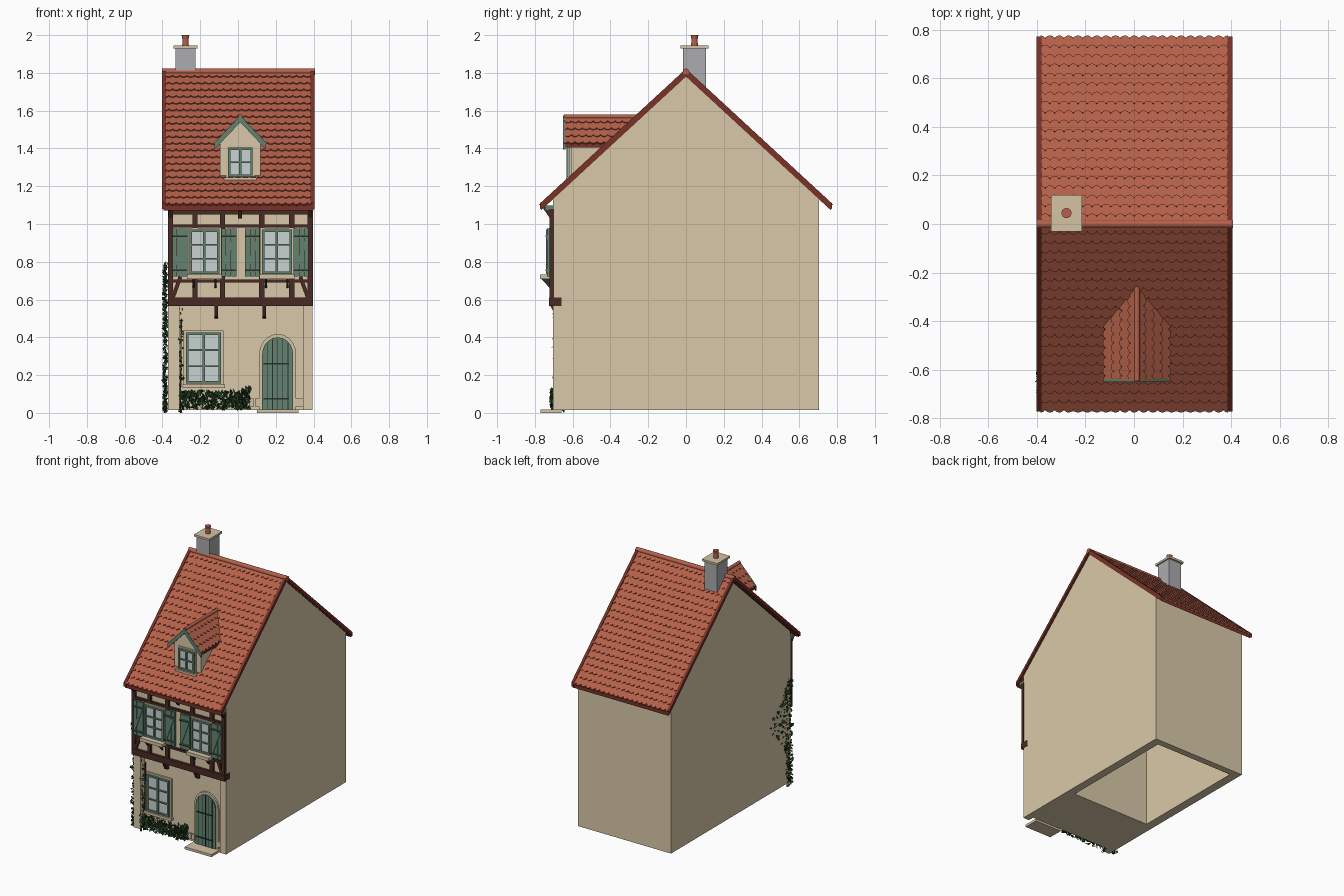
import bpy, bmesh, math, random
from mathutils import Vector, Matrix, Euler

random.seed(4)
cube = bpy.data.objects.get("Cube")
if cube:
    bpy.data.objects.remove(cube)


def material(name, *rgb):
    m = bpy.data.materials.new(name)
    col = [(c / 255 / 12.92 if c < 11 else ((c / 255 + 0.055) / 1.055) ** 2.4) for c in rgb] + [1]
    m.use_nodes = True
    m.diffuse_color = col
    m.node_tree.nodes["Principled BSDF"].inputs["Base Color"].default_value = col
    return m


CREAM = material("cream plaster", 218, 201, 168)
STONE = material("pale stone", 212, 196, 165)
TILE = material("clay tile", 180, 96, 73)
VERGE = material("dark red edge", 120, 50, 39)
TIMBER = material("dark timber", 72, 42, 36)
GREEN = material("green paint", 98, 132, 112)
GLASS = material("pale glass", 202, 212, 210)
GREY = material("grey render", 172, 172, 175)
LEAF = material("ivy green", 38, 72, 36)
IRON = material("dark iron", 40, 46, 44)


def finish(name, bm, mat, smooth=False):
    bmesh.ops.recalc_face_normals(bm, faces=bm.faces)
    me = bpy.data.meshes.new(name)
    bm.to_mesh(me)
    bm.free()
    me.materials.append(mat)
    for p in me.polygons:
        p.use_smooth = smooth and len(p.vertices) == 4
    ob = bpy.data.objects.new(name, me)
    bpy.context.scene.collection.objects.link(ob)
    return ob


def prism_mesh(pts, axis, a, b):
    """Extrude a profile along x (points are y, z) or along y (points are x, z)."""
    bm = bmesh.new()
    place = (lambda p, t: (t, p[0], p[1])) if axis == "x" else (lambda p, t: (p[0], t, p[1]))
    f = bm.faces.new([bm.verts.new(place(p, a)) for p in pts])
    out = bmesh.ops.extrude_face_region(bm, geom=[f])["geom"]
    step = Vector(place((0, 0), b - a))
    bmesh.ops.translate(bm, vec=step, verts=[v for v in out if isinstance(v, bmesh.types.BMVert)])
    return bm


def prism(name, pts, axis, a, b, mat):
    return finish(name, prism_mesh(pts, axis, a, b), mat)


def box(name, x0, x1, y0, y1, z0, z1, mat):
    return prism(name, [(x0, z0), (x1, z0), (x1, z1), (x0, z1)], "y", y0, y1, mat)


def beam(name, p, q, w, y0, y1, mat):
    p, q = Vector(p), Vector(q)
    d = (q - p).normalized() * w / 2
    n = Vector((-d.y, d.x))
    return prism(name, [p + n, q + n, q - n, p - n], "y", y0, y1, mat)


def chevron(name, centre, half, top, eave, thick, axis, a, b, mat):
    pts = [(-half, eave), (0, top), (half, eave), (half, eave - thick), (0, top - thick), (-half, eave - thick)]
    return prism(name, [(centre + p, z) for p, z in pts], axis, a, b, mat)


def tube(name, centre, r1, r2, length, mat, rot=None):
    bm = bmesh.new()
    m = Matrix.Translation(centre) @ (rot or Matrix())
    bmesh.ops.create_cone(bm, cap_ends=True, segments=14, radius1=r1, radius2=r2, depth=length, matrix=m)
    return finish(name, bm, mat, True)


def tiles(name, origin, across, down, width, rows, cols, lift):
    """Lapped courses of round-ended tiles, staggered by half a tile."""
    bm = bmesh.new()
    O, A, D = Vector(origin), Vector(across), Vector(down)
    h, w, D = D.length / rows, width / cols, D.normalized()
    N = A.cross(D)
    N = N if N.z > 0 else -N
    ends = [(1, 0.72), (0.8, 0.92), (0.5, 1), (0.2, 0.92), (0, 0.72)]
    for r in range(rows):
        odd = r % 2
        for c in range(cols + odd):
            rings = []
            for under in (0, 1):
                ring = []
                for fu, fv in [(0, 0), (1, 0)] + ends:
                    u = min(max((c + fu - odd / 2) * w, 0), width)
                    n = -0.004 if under else 0.001 + lift * fv
                    ring.append(bm.verts.new(O + A * u + D * (r + fv * 1.12 - 0.12) * h + N * n))
                rings.append(ring)
            top, bot = rings
            bm.faces.new(top)
            bm.faces.new(bot[::-1])
            for i in range(len(top)):
                j = (i + 1) % len(top)
                bm.faces.new([top[j], top[i], bot[i], bot[j]])
    return finish(name, bm, TILE)


def window(name, x0, x1, z0, z1, y, rows):
    box(name + "_glass", x0, x1, y - 0.006, y + 0.01, z0, z1, GLASS)
    t = 0.013
    for x in (x0, (x0 + x1 - t) / 2, x1 - t):
        box(name + "_upright", x, x + t, y - 0.016, y, z0, z1, GREEN)
    for i in range(rows + 1):
        z = z0 + (z1 - z0 - t) * i / rows
        thin = 0 if i in (0, rows) else 0.004
        box(name + "_crossbar", x0, x1, y - 0.015, y, z + thin / 2, z + t - thin / 2, GREEN)


def leaves(name, count, place, size):
    bm = bmesh.new()
    for _ in range(count):
        p = Vector(place())
        rot = Euler([random.uniform(-math.pi, math.pi) for _ in range(3)]).to_matrix()
        s = size * random.uniform(0.7, 1.3)
        pts = [p + rot @ Vector(q) * s for q in ((-1, 0, 0), (0, -0.7, 0.2), (1, 0, 0), (0, 0.7, 0.2))]
        for q in pts:
            q.z = max(q.z, 0)
        bm.faces.new([bm.verts.new(q) for q in pts])
    return finish(name, bm, LEAF)


L, R = -0.37, 0.395          # side walls
WALL, FRONT = -0.66, -0.705  # recessed ground floor and upper floor

# House body with an open hollow underneath
bm = prism_mesh([(WALL, 0.015), (0.705, 0.015), (0.705, 1.13), (0, 1.785), (WALL, 1.172)], "x", L, R)
bm.normal_update()
base = min(bm.faces, key=lambda f: f.calc_center_median().z)
bmesh.ops.inset_region(bm, faces=[base], thickness=0.05)
for v in base.verts:
    v.co.x = 0.335 if v.co.x > 0 else -0.305
    v.co.y = 0.655 if v.co.y > 0 else -0.23
out = bmesh.ops.extrude_face_region(bm, geom=[base])["geom"]
bmesh.ops.translate(bm, vec=(0, 0, 1), verts=[v for v in out if isinstance(v, bmesh.types.BMVert)])
if base.is_valid:
    bmesh.ops.delete(bm, geom=[base], context="FACES_ONLY")
finish("house_body", bm, CREAM)
prism("upper_floor_wall", [(FRONT, 0.57), (WALL, 0.57), (WALL, 1.172), (FRONT, 1.13)], "x", L, R, CREAM)
box("left_wall_end", 0.345, R, FRONT, WALL, 0.015, 0.57, CREAM)
box("right_wall_end", L, -0.31, FRONT, WALL, 0.015, 0.57, CREAM)

# Main roof
chevron("roof_slab", 0, 0.768, 1.808, 1.1, 0.028, "x", -0.395, 0.4, VERGE)
for x in (-0.402, 0.385):
    chevron("roof_verge", 0, 0.772, 1.822, 1.11, 0.03, "x", x, x + 0.02, VERGE)
for side, s in (("front", -1), ("back", 1)):
    tiles(side + "_roof_tiles", (-0.385, 0, 1.809), (1, 0, 0), (0, s * 0.772, -0.71), 0.772, 20, 20, 0.007)
tube("ridge_tiles", (0.003, 0, 1.806), 0.017, 0.017, 0.81, TILE, Matrix.Rotation(math.pi / 2, 4, "Y"))

# Chimney
box("chimney_stack", -0.33, -0.225, -0.015, 0.105, 1.66, 1.93, GREY)
box("chimney_cap", -0.342, -0.215, -0.03, 0.12, 1.93, 1.945, STONE)
tube("chimney_pot", (-0.278, 0.045, 1.962), 0.018, 0.016, 0.04, TILE)
tube("chimney_pot_rim", (-0.278, 0.045, 1.99), 0.017, 0.021, 0.02, TILE)

# Dormer
DX = 0.012
prism("dormer_wall", [(DX - 0.108, 1.235), (DX + 0.108, 1.235), (DX + 0.108, 1.43), (DX, 1.555),
                      (DX - 0.108, 1.43)], "y", -0.61, -0.3, CREAM)
chevron("dormer_roof_slab", DX, 0.133, 1.568, 1.425, 0.02, "y", -0.64, -0.26, VERGE)
chevron("dormer_barge_boards", DX, 0.137, 1.574, 1.43, 0.036, "y", -0.65, -0.638, GREEN)
for s in (-1, 1):
    tiles("dormer_roof_tiles", (DX, -0.645, 1.569), (0, 1, 0), (s * 0.136, 0, -0.146), 0.385, 4, 10, 0.006)
tube("dormer_ridge", (DX, -0.452, 1.568), 0.012, 0.012, 0.39, TILE, Matrix.Rotation(math.pi / 2, 4, "X"))
box("dormer_window_surround", DX - 0.075, DX + 0.075, -0.616, -0.6, 1.235, 1.415, STONE)
window("dormer_window", DX - 0.066, DX + 0.066, 1.25, 1.405, -0.616, 2)
box("dormer_sill", DX - 0.085, DX + 0.085, -0.635, -0.6, 1.232, 1.246, STONE)

# Timber frame of the upper floor
T0, T1 = -0.722, -0.70
box("floor_beam", L, 0.397, -0.725, WALL, 0.565, 0.61, TIMBER)
box("head_rail", L, R, T0, T1, 0.982, 0.998, TIMBER)
box("sill_rail", L, R, T0, T1, 0.69, 0.705, TIMBER)
box("eaves_beam", L, R, -0.726, T1, 1.05, 1.075, TIMBER)
box("eaves_board", L, R, -0.745, T1, 1.075, 1.098, GREEN)
for x in (-0.357, 0.382):
    box("corner_post", x - 0.014, x + 0.014, T0, T1, 0.6, 1.08, TIMBER)
for x in (-0.228, -0.082, 0.125, 0.285):
    box("post", x - 0.014, x + 0.014, T0, T1, 0.6, 1.08, TIMBER)
for s, x in ((1, -0.345), (-1, 0.37)):
    beam("corner_brace", (x, 0.61), (x + s * 0.04, 0.72), 0.02, T0, T1, TIMBER)
for x in (-0.115, 0.14):
    prism("beam_bracket", [(-0.72, 0.57), (WALL, 0.57), (WALL, 0.5), (-0.69, 0.51)], "x", x - 0.009, x + 0.009, TIMBER)
for x in (-0.357, 0.01, 0.382):
    prism("eaves_bracket", [(-0.765, 1.095), (-0.72, 1.095), (-0.72, 1.03)], "x", x - 0.01, x + 0.01, TIMBER)

# Upper windows, shutters and flower shelves
for x0, x1 in ((-0.265, -0.09), (0.118, 0.293)):
    box("upper_window_surround", x0, x1, -0.724, FRONT, 0.72, 0.98, STONE)
    window("upper_window", x0 + 0.008, x1 - 0.008, 0.735, 0.97, -0.724, 3)
    box("window_shelf", x0 - 0.005, x1 + 0.005, -0.772, -0.715, 0.708, 0.732, STONE)
    for x in (x0 + 0.03, x1 - 0.03):
        prism("shelf_bracket", [(-0.765, 0.708), (-0.72, 0.708), (-0.72, 0.66)], "x", x - 0.005, x + 0.005, IRON)
    for a in (x0 - 0.082, x1 + 0.002):
        for i in range(3):
            box("shutter_plank", a + i * 0.027, a + i * 0.027 + 0.025, -0.735, -0.72, 0.722, 0.977, GREEN)
        b = a + 0.079
        beam("shutter_brace", (a + 0.01, 0.765), (b - 0.01, 0.93), 0.016, -0.741, -0.734, GREEN)
        for z in (0.755, 0.935):
            box("shutter_batten", a, b, -0.742, -0.734, z - 0.008, z + 0.008, GREEN)
            box("shutter_hinge", a, b, -0.744, -0.741, z - 0.003, z + 0.003, IRON)

# Ground floor window
box("lower_window_surround", -0.288, -0.077, -0.672, WALL, 0.14, 0.437, STONE)
window("lower_window", -0.275, -0.09, 0.155, 0.425, -0.672, 3)
box("lower_window_sill", -0.295, -0.07, -0.69, WALL, 0.132, 0.15, STONE)


# Arched door
def arch(cx, half, z0, spring, rise):
    turn = [math.pi * i / 10 for i in range(11)]
    return [(cx - half, z0), (cx + half, z0)] + [(cx + half * math.cos(t), spring + rise * math.sin(t)) for t in turn]


prism("door_surround", arch(0.21, 0.098, 0.015, 0.31, 0.108), "y", -0.674, WALL, STONE)
prism("door_panel", arch(0.21, 0.082, 0.015, 0.31, 0.09), "y", -0.682, WALL, GREEN)
for i in range(1, 6):
    x = 0.128 + i * 0.0273
    top = 0.305 + 0.09 * math.sqrt(1 - ((x - 0.21) / 0.082) ** 2)
    box("door_plank_gap", x - 0.002, x + 0.002, -0.684, -0.68, 0.018, top, IRON)
for z in (0.07, 0.255):
    box("door_strap", 0.135, 0.27, -0.687, -0.68, z, z + 0.008, IRON)
box("door_step", 0.1, 0.32, -0.77, WALL, 0, 0.018, STONE)
for x in (0.06, 0.09, 0.302, 0.325):
    box("base_stone", x, x + 0.026, -0.675, WALL, 0.035, 0.075, STONE)

# Climbing ivy and front planting


def side_ivy():
    z = random.uniform(0, 0.8)
    spread = 0.05 + 0.2 * math.exp(-((z - 0.5) / 0.16) ** 2)
    return L - random.uniform(0.005, 0.025), -0.695 + random.random() ** 1.4 * spread, z


leaves("side_ivy", 330, side_ivy, 0.012)
leaves("front_ivy", 60, lambda: (-0.305 + random.uniform(-0.01, 0.015), random.uniform(-0.71, -0.67),
                                 0.56 * random.random() ** 1.5), 0.011)
leaves("front_bush", 420, lambda: (random.uniform(-0.31, 0.06), random.uniform(-0.715, -0.665),
                                   0.07 + random.uniform(-0.045, 0.045)), 0.014)
leaves("bush_tip", 40, lambda: (random.uniform(0.02, 0.065), random.uniform(-0.7, -0.67),
                                random.uniform(0.02, 0.135)), 0.012)
beam("ivy_stem", (-0.305, 0.01), (-0.3, 0.5), 0.006, -0.668, WALL, TIMBER)
